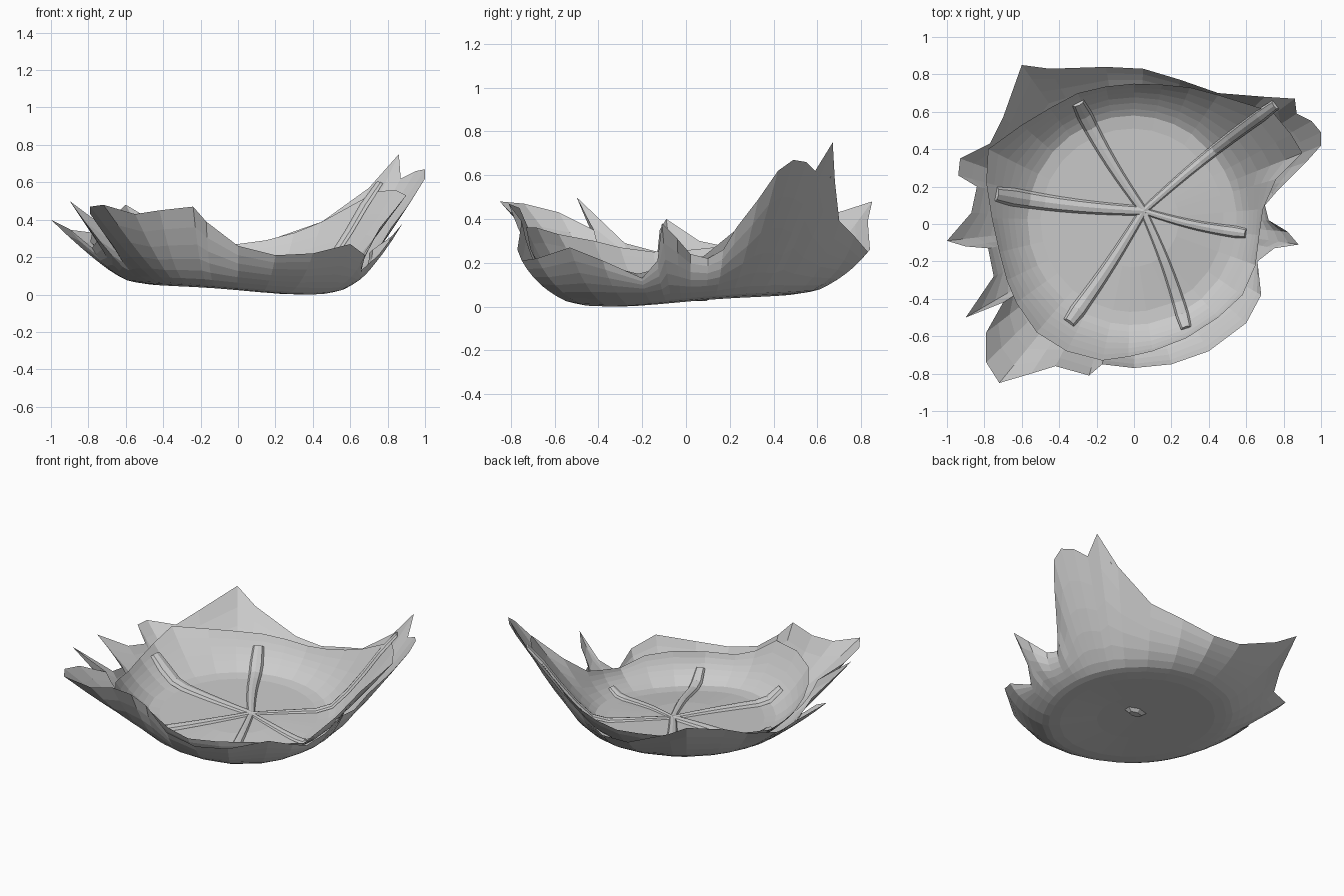
import bpy, bmesh, math
from mathutils import Vector
from mathutils.bvhtree import BVHTree

if "Cube" in bpy.data.objects:
    bpy.data.objects.remove(bpy.data.objects["Cube"])


def floor_z(x, y):
    d = (x - y) / math.sqrt(2)
    return 0.055 - 0.035 * d - 0.3 * max(d, 0) ** 3


def make_object(name, bm):
    bmesh.ops.remove_doubles(bm, verts=bm.verts, dist=0.0005)
    bmesh.ops.recalc_face_normals(bm, faces=bm.faces)
    me = bpy.data.meshes.new(name)
    bm.to_mesh(me)
    bm.free()
    ob = bpy.data.objects.new(name, me)
    bpy.context.collection.objects.link(ob)
    return ob


def ring_point(a, r, lift):
    x, y = -0.01 + r * math.cos(a), 0.02 + r * math.sin(a)
    s = min(1, 0.52 / max(r, 0.01))
    return Vector((x, y, floor_z(x * s, y * s) + lift))


def wall(name, rim, start_r, lift, reach, rise, floor_radii=()):
    """Curved closed wall rising from the tilted floor to a ragged rim."""
    bm = bmesh.new()
    cols = []
    for p in rim:
        rim_p = Vector(p)
        a = math.atan2(p[1] - 0.02, p[0] + 0.01)
        rim_r = math.hypot(p[1] - 0.02, p[0] + 0.01)
        base = ring_point(a, start_r, lift)
        ctrl = ring_point(a, min(start_r + reach, rim_r + 0.01), lift + rise)
        pts = [ring_point(a, r, h) for r, h in floor_radii]
        for i in range(7):
            t = i / 6
            pts.append(base * (1 - t) ** 2 + ctrl * 2 * t * (1 - t) + rim_p * t * t)
        cols.append([bm.verts.new(q) for q in pts])
    for c, d in zip(cols, cols[1:] + cols[:1]):
        for j in range(len(c) - 1):
            bm.faces.new((c[j], d[j], d[j + 1], c[j + 1]))
    return make_object(name, bm)


# Outer shell with torn, leaf-like rim
outer_rim = [
    (.88, -.11, .39), (.82, -.04, .32), (.72, .02, .25), (.70, .1, .23), (.76, .17, .27),
    (.82, .23, .37), (.92, .33, .5), (1, .42, .63), (1, .49, .68), (.95, .55, .67),
    (.87, .59, .63), (.86, .67, .76), (.7, .68, .58), (.45, .7, .4), (.25, .77, .33),
    (.05, .83, .26), (-.15, .84, .27), (-.45, .83, .4), (-.6, .85, .49), (-.7, .57, .4),
    (-.77, .43, .34), (-.93, .35, .36), (-.94, .26, .36), (-.84, .2, .28), (-.87, .06, .31),
    (-1, -.09, .41), (-.9, -.12, .36), (-.78, -.13, .26), (-.75, -.28, .3), (-.9, -.5, .51),
    (-.7, -.42, .36), (-.79, -.58, .44), (-.79, -.74, .48), (-.72, -.85, .49), (-.55, -.8, .44),
    (-.42, -.76, .46), (-.24, -.81, .48), (-.17, -.75, .4), (0, -.77, .27), (.2, -.75, .22),
    (.4, -.68, .23), (.6, -.53, .28), (.68, -.38, .22), (.66, -.2, .14), (.75, -.13, .22)]
wall("outer_shell", outer_rim, 0.59, 0.02, 0.14, 0.065, ((0, 0), (.25, 0), (.48, 0), (.55, .01)))

# Inner lining with a lower, smoother rim
inner_rim = [
    (.69, .08, .24), (.76, .24, .37), (.9, .38, .54), (.84, .48, .57), (.74, .6, .56), (.45, .69, .4),
    (.3, .73, .34), (.15, .745, .3), (0, .75, .28), (-.15, .735, .29), (-.3, .7, .3), (-.45, .62, .31),
    (-.6, .53, .32), (-.78, .4, .34), (-.79, .22, .29), (-.76, .03, .27), (-.72, -.15, .26),
    (-.68, -.3, .28), (-.63, -.42, .31), (-.52, -.58, .34), (-.36, -.68, .37), (-.17, -.73, .37),
    (-.03, -.71, .27), (.1, -.68, .22), (.28, -.61, .22), (.45, -.5, .22), (.58, -.38, .2),
    (.65, -.22, .16), (.67, -.06, .2)]
wall("inner_lining", inner_rim, 0.56, 0.04, 0.11, 0.06, ((0, .03), (.25, .03), (.49, .03)))

# Surface the veins rest on: shell and lining joined for ray casting
verts, polys = [], []
for o in bpy.data.objects:
    off = len(verts)
    verts += [v.co.copy() for v in o.data.vertices]
    polys += [[off + i for i in p.vertices] for p in o.data.polygons]
tree = BVHTree.FromPolygons(verts, polys)


# Veins radiating from the centre and climbing the wall
def vein(name, x, y, width, sway):
    start, end = Vector((.05, .07, 2)), Vector((x, y, 2))
    across = Vector((-(y - .07), x - .05, 0)).normalized()
    path = []
    for i in range(10):
        t = i / 9
        q = start.lerp(end, t) + across * sway * math.sin(math.pi * t)
        hit = tree.ray_cast(q, Vector((0, 0, -1)))[0]
        path.append(hit if hit else Vector((q.x, q.y, floor_z(q.x, q.y))))
    bm = bmesh.new()
    rows = []
    for i, p in enumerate(path):
        d = (path[min(i + 1, 9)] - path[max(i - 1, 0)]).normalized()
        side = d.cross(Vector((0, 0, 1))).normalized()
        up = side.cross(d)
        w = width * (.5 + .5 * i / 9) * (.75 if i == 9 else 1)
        rows.append([bm.verts.new(p + side * w * math.cos(a) + up * (.003 + w * .6 * math.sin(a)))
                     for a in [math.pi * k / 4 for k in range(5)]])
    for a, b in zip(rows, rows[1:]):
        for j in range(4):
            bm.faces.new((a[j], b[j], b[j + 1], a[j + 1]))
    bm.faces.new(rows[-1])
    make_object(name, bm)


vein("vein_back_left", -.3, .65, .045, .015)
vein("vein_back_right", .76, .64, .038, .015)
vein("vein_right", .6, -.05, .034, -.015)
vein("vein_front_right", .28, -.56, .038, .015)
vein("vein_front_left", -.35, -.53, .045, .01)
vein("vein_left", -.74, .16, .052, .015)

# Stub under the floor
bm = bmesh.new()
bmesh.ops.create_cone(bm, cap_ends=True, segments=6, radius1=.025, radius2=.05, depth=.03)
for v in bm.verts:
    v.co.x *= 1.9
    v.co += Vector((.05, .07, floor_z(.05, .07) - .005))
make_object("stem_stub", bm)

# Rest the model on the ground
low = min(v.co.z for o in bpy.data.objects for v in o.data.vertices)
for o in bpy.data.objects:
    for v in o.data.vertices:
        v.co.z -= low
